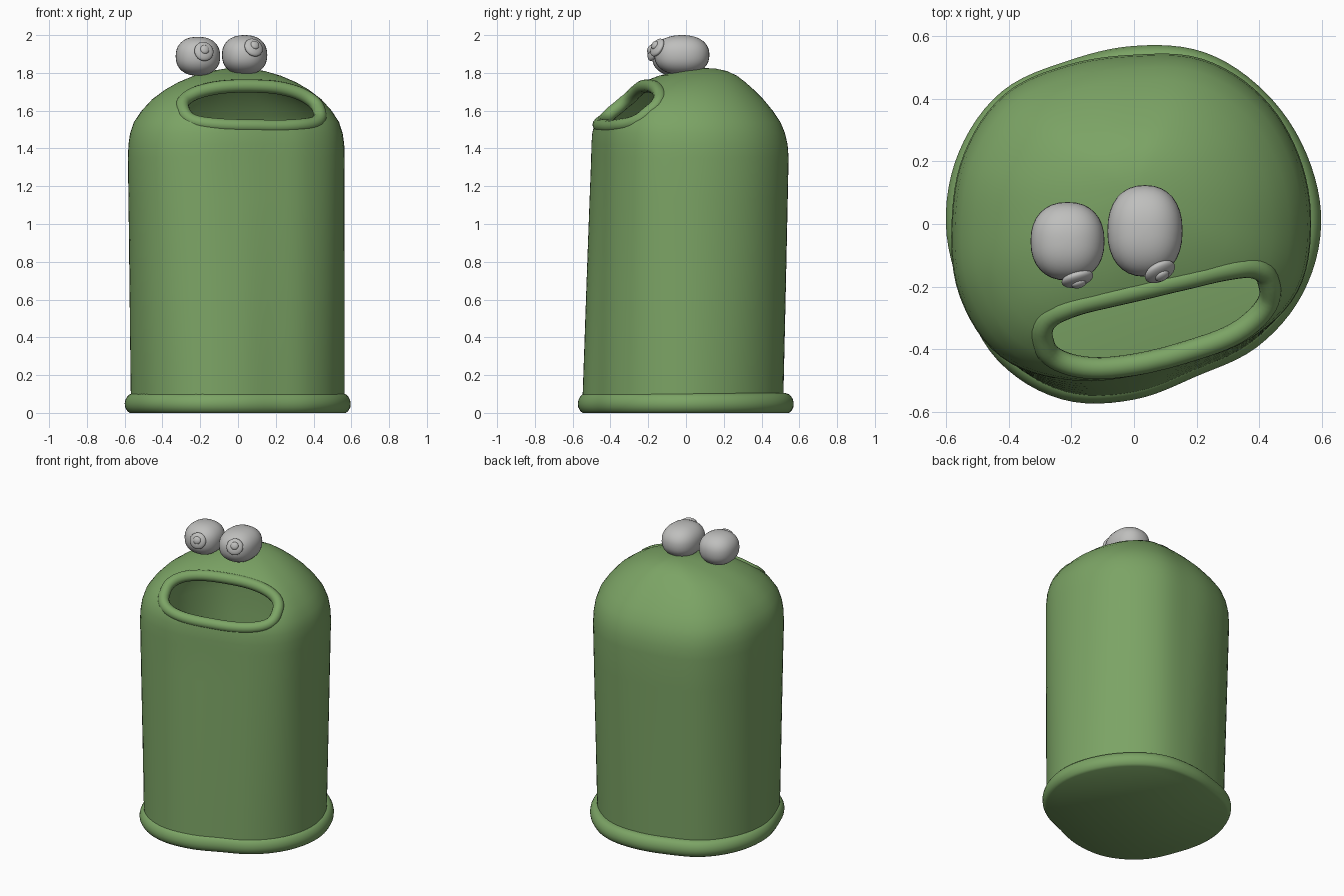
import bpy, bmesh, math
from mathutils import Vector
from mathutils.bvhtree import BVHTree

if "Cube" in bpy.data.objects:
    bpy.data.objects.remove(bpy.data.objects["Cube"])


def material(name, color):
    m = bpy.data.materials.new(name)
    m.use_nodes = True
    m.diffuse_color = (*color, 1)
    m.node_tree.nodes["Principled BSDF"].inputs["Base Color"].default_value = (*color, 1)
    return m


GREEN = material("leaf green", (0.2, 0.37, 0.13))
GREY = material("pale grey", (0.52, 0.52, 0.51))
STEPS = 96

# Plan outlines as radii at equal angles, counter-clockwise from +x
SHOULDER = [.565, .57, .577, .57, .54, .55, .585, .587,
            .582, .602, .6, .54, .485, .475, .52, .565]
FOOT = [.597, .594, .593, .592, .568, .562, .597, .604,
        .6, .592, .615, .605, .56, .525, .555, .582]


def radius(table, t):
    """Smooth periodic interpolation of a radius table, t in 0..1."""
    n = len(table)
    i, f = int(t * n), t * n % 1
    a, b, c, d = (table[(i + k) % n] for k in (-1, 0, 1, 2))
    return b + f / 2 * (c - a + f * (2*a - 5*b + 4*c - d + f * (3*(b - c) + d - a)))


def ring(z, sx, sy, cy=0.0, blend=1.0, front=0.0):
    """One plan outline; front swells the side that holds the mouth."""
    pts = []
    for i in range(STEPS):
        t = i / STEPS
        a = t * math.tau
        r = radius(FOOT, t) * (1 - blend) + radius(SHOULDER, t) * blend
        r *= 1 + front * max(0, math.cos(a - math.radians(280))) ** 2
        pts.append(Vector((r * sx * math.cos(a), r * sy * math.sin(a) + cy, z)))
    return pts


def loft(name, rings, mat):
    bm = bmesh.new()
    loops = [[bm.verts.new(p) for p in r] for r in rings]
    n = len(loops[0])
    for lo, hi in zip(loops, loops[1:]):
        for i in range(n):
            j = (i + 1) % n
            bm.faces.new((lo[i], lo[j], hi[j], hi[i]))
    bm.faces.new(loops[0][::-1])
    bm.faces.new(loops[-1])
    bmesh.ops.recalc_face_normals(bm, faces=bm.faces)
    mesh = bpy.data.meshes.new(name)
    bm.to_mesh(mesh)
    bm.free()
    ob = bpy.data.objects.new(name, mesh)
    bpy.context.collection.objects.link(ob)
    mesh.materials.append(mat)
    return ob


def select(ob):
    bpy.ops.object.select_all(action='DESELECT')
    ob.select_set(True)
    bpy.context.view_layer.objects.active = ob


def smooth(ob, angle=40):
    select(ob)
    bpy.ops.object.shade_smooth_by_angle(angle=math.radians(angle))


def cut(ob, cutter):
    cutter.hide_render = True
    mod = ob.modifiers.new("cut", 'BOOLEAN')
    mod.operation, mod.solver, mod.object = 'DIFFERENCE', 'EXACT', cutter
    select(ob)
    bpy.ops.object.modifier_apply(modifier=mod.name)
    bpy.data.objects.remove(cutter)


# Body: leaning wall and rounded dome
def body_rings(shrink=1.0, drop=0.0):
    rows = [(.05 + drop, .945, .93, -.016, 0, 0)]
    rows += [(.05 + 1.3 * b, .945 + .055 * b, .93 + .07 * b, -.016 * (1 - b), b, 0)
             for b in (k / 6 for k in range(1, 7))]
    rows += [(1.42, .995, .99, 0, 1, .01), (1.48, .98, .965, 0, 1, .03),
             (1.54, .945, .92, 0, 1, .055), (1.6, .875, .845, 0, 1, .07),
             (1.66, .78, .745, .005, 1, .06), (1.71, .665, .635, .015, 1, .04),
             (1.75, .545, .525, .03, 1, .02), (1.785, .4, .395, .055, 1, 0),
             (1.81, .25, .25, .08, 1, 0), (1.822, .12, .12, .095, 1, 0),
             (1.825, .03, .03, .1, 1, 0)]
    return [ring(z if z < 1.3 else z - drop * .6, sx * shrink, sy * shrink, *rest)
            for z, sx, sy, *rest in rows]


body = loft("body_shell", body_rings(), GREEN)
surface = BVHTree.FromPolygons([v.co for v in body.data.vertices],
                               [p.vertices[:] for p in body.data.polygons])

# Mouth: rounded slot on a tilted plane, cut through the hollow shell
yaw, tilt = math.radians(13), math.radians(37)
facing = Vector((math.sin(yaw), -math.cos(yaw), 0))
side = Vector((math.cos(yaw), math.sin(yaw), 0))
out = facing * math.cos(tilt) + Vector((0, 0, math.sin(tilt)))
up = out.cross(side)
centre = Vector((.08, -.325, 1.633))


def slot(offset, count=64):
    pts = []
    for i in range(count):
        a = i * math.tau / count
        c, s = math.cos(a), math.sin(a)
        u = .372 * math.copysign(abs(c) ** .75, c)
        v = .154 * math.copysign(abs(s) ** .75, s)
        pts.append(centre + side * u + up * v + out * offset)
    return pts


cut(body, loft("inner_cutter", body_rings(.95, .05), GREEN))
cut(body, loft("mouth_cutter", [slot(-.22), slot(.4)], GREEN))
smooth(body)

# Rolled lip sunk into the dome around the mouth
path = []
for p in slot(.5):
    hit = surface.ray_cast(p, -out)[0]
    path.append((hit if hit else p - out * .5) - out * .027)
curve = bpy.data.curves.new("mouth_lip", 'CURVE')
curve.dimensions = '3D'
curve.bevel_depth = .035
curve.bevel_resolution = 5
spline = curve.splines.new('POLY')
spline.points.add(len(path) - 1)
for sp, p in zip(spline.points, path):
    sp.co = (*p, 1)
spline.use_cyclic_u = True
lip = bpy.data.objects.new("mouth_lip", curve)
bpy.context.collection.objects.link(lip)
curve.materials.append(GREEN)
select(lip)
bpy.ops.object.convert(target='MESH')
smooth(bpy.context.object, 60)

# Rolled foot rim with a closed underside
rim = [(0, .955), (.01, .978), (.03, .996), (.05, 1), (.07, .993),
       (.086, .978), (.098, .958), (.104, .93)]
smooth(loft("foot_rim", [ring(z, s, s, 0, 0) for z, s in rim], GREEN), 50)


# Eyes: boxy balls with raised iris and pupil discs
def ball(name, loc, radii, direction=Vector((0, 0, 1)), power=1.0):
    bpy.ops.mesh.primitive_uv_sphere_add(segments=32, ring_count=20, location=loc)
    ob = bpy.context.object
    ob.name = name
    for v in ob.data.vertices:
        v.co = [math.copysign(abs(c) ** power, c) for c in v.co]
    ob.scale = radii
    ob.rotation_euler = direction.to_track_quat('Z', 'Y').to_euler()
    ob.data.materials.append(GREY)
    smooth(ob, 60)


BOXY = .88
for name, loc, radii, gaze in (
        ("right", (-.212, -.055, 1.888), (.118, .125, .103), (.25, -.95, .2)),
        ("left", (.035, -.022, 1.895), (.12, .146, .105), (.33, -.9, .27))):
    loc, d = Vector(loc), Vector(gaze).normalized()
    reach = sum(abs(c / r) ** (2 / BOXY) for c, r in zip(d, radii)) ** (-BOXY / 2)
    normal = Vector([c / r ** 2 for c, r in zip(d, radii)]).normalized()
    spot = loc + d * reach
    ball(name + "_eye", loc, radii, power=BOXY)
    ball(name + "_iris", spot, (.052, .052, .022), normal)
    ball(name + "_pupil", spot + normal * .017 + Vector((0, 0, .006)), (.024, .024, .013), normal)
